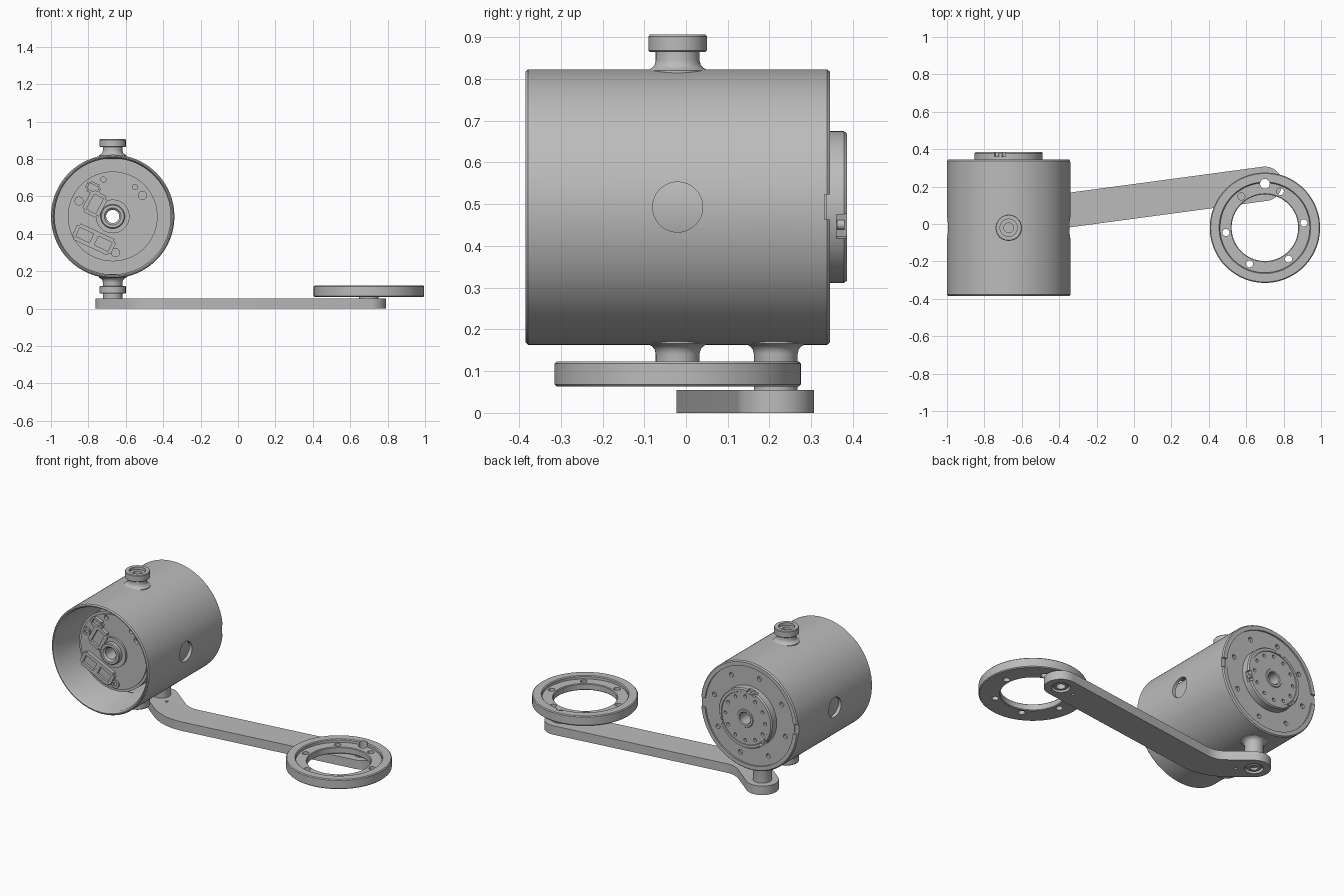
import bpy, bmesh
from math import sin, cos, pi, radians, atan2
from mathutils import Matrix, Vector

if "Cube" in bpy.data.objects:
    bpy.data.objects.remove(bpy.data.objects["Cube"])

grey = bpy.data.materials.new("machined_grey")
grey.use_nodes = True
grey.diffuse_color = (0.5, 0.5, 0.5, 1)
grey.node_tree.nodes["Principled BSDF"].inputs["Base Color"].default_value = (0.5, 0.5, 0.5, 1)

parts = []
HX, HZ = -0.67, 0.493      # housing axis
KY = -0.02                 # knob and ring position along y
PIVOT_Y = 0.215            # arm pivots
RING_X = 0.70


def finish(name, bm):
    bmesh.ops.remove_doubles(bm, verts=bm.verts, dist=1e-5)
    bmesh.ops.recalc_face_normals(bm, faces=bm.faces)
    mesh = bpy.data.meshes.new(name)
    bm.to_mesh(mesh)
    bm.free()
    ob = bpy.data.objects.new(name, mesh)
    bpy.context.collection.objects.link(ob)
    mesh.materials.append(grey)
    parts.append(ob)
    return ob


def lathe(name, profile, x, other, axis="Z", n=80):
    """Spin a closed (radius, height) profile round a z or y axis."""
    bm = bmesh.new()
    rings = []
    for i in range(n):
        c, s = cos(2 * pi * i / n), sin(2 * pi * i / n)
        if axis == "Z":
            rings.append([bm.verts.new((x + r * c, other + r * s, h)) for r, h in profile])
        else:
            rings.append([bm.verts.new((x + r * c, h, other + r * s)) for r, h in profile])
    m = len(profile)
    for i in range(n):
        a, b = rings[i], rings[(i + 1) % n]
        for j in range(m):
            k = (j + 1) % m
            if profile[j][0] + profile[k][0] > 0:
                bm.faces.new((a[j], b[j], b[k], a[k]))
    return finish(name, bm)


TURN = {"X": Matrix.Rotation(pi / 2, 4, "Y"), "Y": Matrix.Rotation(pi / 2, 4, "X"), "Z": Matrix.Identity(4)}


def add_cyl(bm, pos, r, depth, axis="Z", n=24):
    bmesh.ops.create_cone(bm, cap_ends=True, segments=n, radius1=r, radius2=r, depth=depth,
                          matrix=Matrix.Translation(pos) @ TURN[axis])


def add_box(bm, pos, size, angle=0):
    bmesh.ops.create_cube(bm, size=1, matrix=Matrix.Translation(pos)
                          @ Matrix.Rotation(radians(-angle), 4, "Y") @ Matrix.Diagonal((*size, 1)))


def cut(ob, bm):
    """Subtract the solids in bm from ob and discard the cutter."""
    cutter = finish("cutter", bm)
    parts.remove(cutter)
    cutter.hide_render = True
    mod = ob.modifiers.new("cut", "BOOLEAN")
    mod.operation, mod.solver, mod.object = "DIFFERENCE", "EXACT", cutter
    bpy.context.view_layer.update()
    result = bpy.data.meshes.new_from_object(ob.evaluated_get(bpy.context.evaluated_depsgraph_get()))
    ob.modifiers.clear()
    ob.data = result
    bpy.data.objects.remove(cutter)


def around(radius, count, start, y):
    """Points on a circle about the housing axis."""
    for i in range(count):
        a = radians(start + 360 * i / count)
        yield Vector((HX + radius * cos(a), y, HZ + radius * sin(a))), a


# Housing shell with side ports and rear rim notches
housing = lathe("housing", [(0.31, 0.295), (0.31, -0.37), (0.318, -0.385), (0.324, -0.385), (0.33, -0.378),
                            (0.33, 0.338), (0.324, 0.345), (0.30, 0.345), (0.30, 0.295)], HX, HZ, "Y", 128)
bm = bmesh.new()
add_cyl(bm, (HX, KY, HZ), 0.06, 0.8, "X", 48)
add_box(bm, (HX, 0.35, HZ), (0.8, 0.036, 0.06))
cut(housing, bm)

# Rear plate with a circle of screw holes
plate = lathe("rear_plate", [(0.035, 0.297), (0.303, 0.297), (0.303, 0.336), (0.035, 0.336)], HX, HZ, "Y", 128)
bm = bmesh.new()
for p, a in around(0.25, 8, 15, 0.34):
    add_cyl(bm, p, 0.014, 0.04, "Y")
cut(plate, bm)

# Motor body and its front hub, bored right through
motor = lathe("motor_body", [(0.035, -0.25), (0.225, -0.25), (0.225, -0.243), (0.24, -0.243),
                             (0.24, 0.30), (0.035, 0.30)], HX, HZ, "Y")
bm = bmesh.new()
for x, z, r in ((-0.72, 0.69, 0.014), (-0.55, 0.65, 0.014), (-0.51, 0.605, 0.022)):
    add_cyl(bm, (x, -0.25, z), r, 0.04, "Y")
cut(motor, bm)
lathe("front_hub", [(0.035, -0.24), (0.09, -0.24), (0.09, -0.262), (0.065, -0.262), (0.065, -0.285),
                    (0.06, -0.29), (0.045, -0.29), (0.035, -0.28)], HX, HZ, "Y")

# Rear output flange with bolt holes and three edge pockets
flange = lathe("output_flange", [(0.035, 0.33), (0.176, 0.33), (0.182, 0.336), (0.182, 0.378), (0.176, 0.386),
                                 (0.16, 0.386), (0.158, 0.382), (0.055, 0.382), (0.052, 0.386), (0.04, 0.386),
                                 (0.035, 0.382)], HX, HZ, "Y")
bm = bmesh.new()
for p, a in around(0.135, 12, 0, 0.385):
    add_cyl(bm, p, 0.01, 0.04, "Y")
for p, a in around(0.176, 3, 105, 0.375):
    add_box(bm, p, (0.03, 0.03, 0.06), a * 180 / pi)
cut(flange, bm)
for i, (p, a) in enumerate(around(0.163, 3, 105, 0.371)):
    bm = bmesh.new()
    add_cyl(bm, p, 0.012, 0.018, "Y")
    finish(f"flange_screw_{i + 1}", bm)


# Connectors on the front of the motor
def connector(name, x, z, w, h, angle, sockets):
    bm = bmesh.new()
    add_box(bm, (x, -0.256, z), (w, 0.03, h), angle)
    corners = [e for e in bm.edges if abs((e.verts[0].co - e.verts[1].co).y) > 0.02]
    bmesh.ops.bevel(bm, geom=corners, offset=0.015, segments=3, affect="EDGES")
    body = finish(name, bm)
    bm = bmesh.new()
    step = w / sockets
    for i in range(sockets):
        d = (i - (sockets - 1) / 2) * step * 0.95
        a = radians(angle)
        add_box(bm, (x + d * cos(a), -0.272, z + d * sin(a)), (step * 0.7, 0.03, h * 0.55), angle)
    cut(body, bm)


connector("lower_connector", -0.77, 0.37, 0.23, 0.095, -25, 2)
connector("upper_connector", -0.765, 0.56, 0.13, 0.10, 62, 1)
connector("small_connector", -0.775, 0.645, 0.08, 0.06, -25, 1)
for i, (x, z) in enumerate(((-0.85, 0.575), (-0.655, 0.30))):
    lathe(f"board_screw_{i + 1}", [(0, -0.245), (0.024, -0.245), (0.024, -0.26), (0.012, -0.26),
                                   (0.012, -0.253), (0, -0.253)], x, z, "Y", 24)

# Matching knobs above and below the housing
knob = [(0, 0.80), (0.074, 0.80), (0.074, 0.82), (0.062, 0.826), (0.055, 0.834), (0.0525, 0.845), (0.0525, 0.865),
        (0.067, 0.865), (0.07, 0.868), (0.07, 0.902), (0.067, 0.906), (0.046, 0.906), (0.046, 0.89),
        (0.026, 0.89), (0.026, 0.865), (0, 0.865)]
lathe("top_knob", knob, HX, KY, n=48)
lathe("bottom_knob", [(r, 2 * HZ - h) for r, h in knob], HX, KY, n=48)

# Post from the housing down to the arm
lathe("arm_post", [(0, 0.04), (0.0525, 0.04), (0.0525, 0.142), (0.055, 0.152), (0.062, 0.16), (0.074, 0.166),
                   (0.074, 0.186), (0, 0.186)], HX, PIVOT_Y, n=48)

# Bent arm: offset a centre line and round both ends
W = 0.092
start, bend, end = Vector((HX, PIVOT_Y)), Vector((-0.47, 0.058)), Vector((RING_X, PIVOT_Y))
b0 = bend + (start - bend).normalized() * 0.1
b1 = bend + (end - bend).normalized() * 0.1
curve = [b0.lerp(bend, t / 10).lerp(bend.lerp(b1, t / 10), t / 10) for t in range(11)]
path = [start] + curve + [end]
tangents = [(path[min(i + 1, len(path) - 1)] - path[max(i - 1, 0)]).normalized() for i in range(len(path))]
tangents[1], tangents[-2] = tangents[0], tangents[-1]
left = [p + Vector((-t.y, t.x)) * W for p, t in zip(path, tangents)]
right = [p - Vector((-t.y, t.x)) * W for p, t in zip(path, tangents)]


def cap(centre, t):
    a0 = atan2(t.y, t.x) - pi / 2
    return [centre + Vector((cos(a0 + pi * i / 20), sin(a0 + pi * i / 20))) * W for i in range(1, 20)]


outline = right + cap(end, tangents[-1]) + left[::-1] + cap(start, -tangents[0])
bm = bmesh.new()
face = bm.faces.new([bm.verts.new((p.x, p.y, 0)) for p in outline])
top = bmesh.ops.extrude_face_region(bm, geom=[face])["geom"]
bmesh.ops.translate(bm, verts=[v for v in top if isinstance(v, bmesh.types.BMVert)], vec=(0, 0, 0.055))
arm = finish("arm", bm)
bm = bmesh.new()
for c, inward in ((start, bend), (end, bend)):
    add_cyl(bm, (c.x, c.y, 0), 0.052, 0.04, n=40)
    pin = c + (inward - c).normalized() * 0.10
    add_cyl(bm, (pin.x, pin.y, 0.03), 0.009, 0.1)
cut(arm, bm)
bm = bmesh.new()
add_cyl(bm, (end.x, end.y, 0.03), 0.026, 0.2, n=32)
cut(arm, bm)

# Bolt and bushing seated in the arm ends
lathe("post_bolt", [(0, 0.03), (0.04, 0.03), (0.04, 0.006), (0.037, 0.004), (0.022, 0.004), (0.022, 0.018),
                    (0, 0.018)], HX, PIVOT_Y, n=40)
lathe("ring_bushing", [(0.026, 0.006), (0.04, 0.006), (0.04, 0.03), (0.026, 0.03)], RING_X, PIVOT_Y, n=40)
lathe("ring_spacer", [(0.026, 0.05), (0.0525, 0.05), (0.0525, 0.07), (0.026, 0.07)], RING_X, PIVOT_Y, n=40)

# Mounting ring with a stepped top and drilled holes
ring = lathe("mounting_ring", [(0.178, 0.067), (0.182, 0.063), (0.29, 0.063), (0.295, 0.068), (0.295, 0.118),
                               (0.29, 0.123), (0.245, 0.123), (0.24, 0.118), (0.24, 0.103), (0.182, 0.103),
                               (0.178, 0.099)], RING_X, KY, n=96)
bm = bmesh.new()
for i in range(6):
    a = radians(7 + 60 * i)
    add_cyl(bm, (RING_X + 0.21 * cos(a), KY + 0.21 * sin(a), 0.09), 0.019, 0.2)
add_cyl(bm, (RING_X, PIVOT_Y, 0.09), 0.026, 0.2, n=32)
cut(ring, bm)

# Smooth shading with crisp edges
bpy.ops.object.select_all(action="DESELECT")
for ob in parts:
    ob.select_set(True)
bpy.context.view_layer.objects.active = parts[0]
bpy.ops.object.shade_smooth_by_angle(angle=radians(30))
